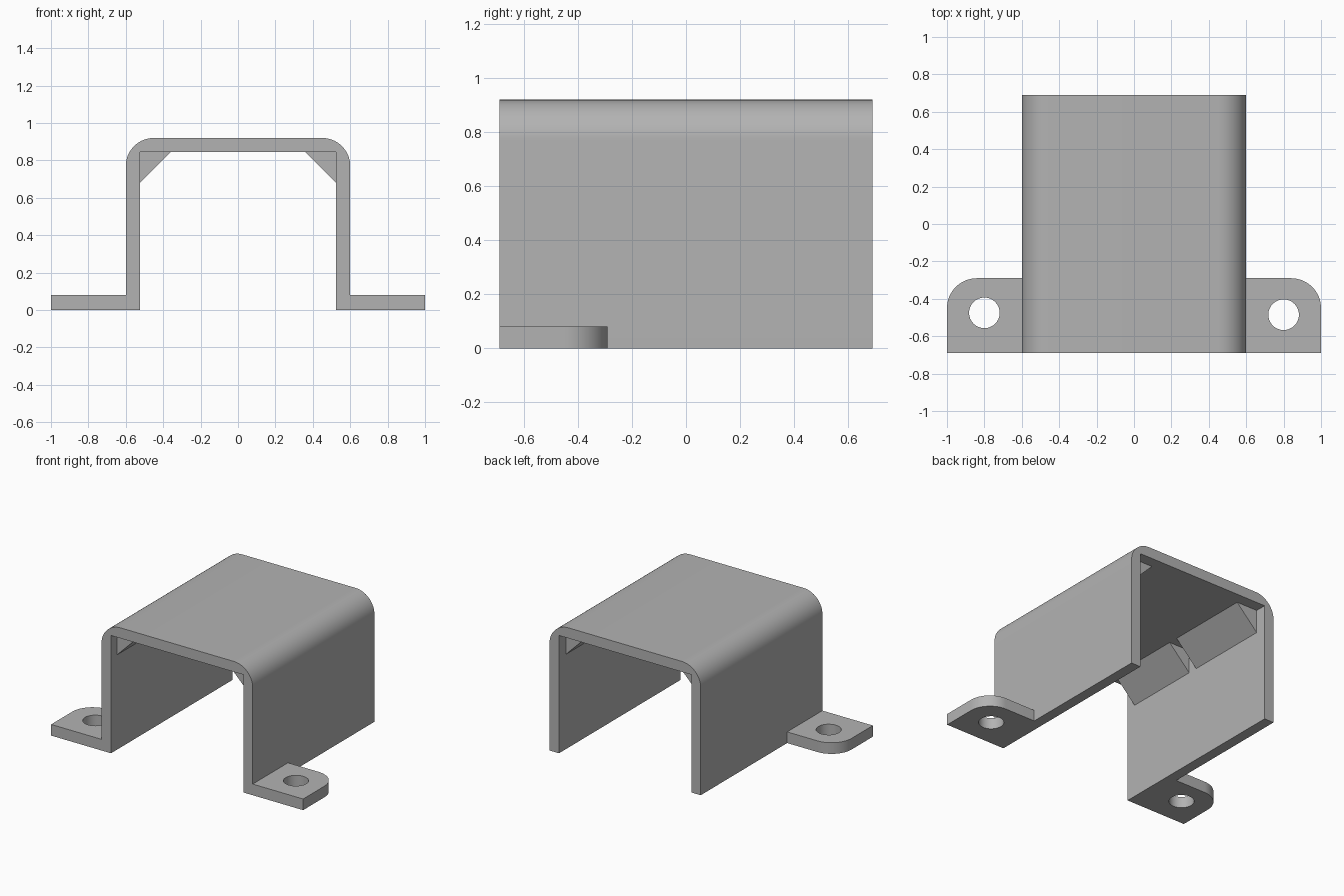
import bpy
import math
from mathutils import Matrix

cube = bpy.data.objects.get("Cube")
if cube:
    bpy.data.objects.remove(cube, do_unlink=True)

# Single grey material
grey = bpy.data.materials.new("plain grey")
colour = (0.45, 0.45, 0.45, 1)
grey.diffuse_color = colour
grey.use_nodes = True
grey.node_tree.nodes["Principled BSDF"].inputs["Base Color"].default_value = colour


def arc(cx, cy, r, start, end, steps=16):
    """Points along an arc, angles in degrees."""
    angles = [math.radians(start + (end - start) * i / steps) for i in range(steps + 1)]
    return [(cx + r * math.cos(a), cy + r * math.sin(a)) for a in angles]


def plate(name, outlines, depth, matrix):
    """Extrude closed outlines; inner outlines become holes."""
    curve = bpy.data.curves.new(name, 'CURVE')
    curve.dimensions = '2D'
    curve.fill_mode = 'BOTH'
    curve.extrude = depth / 2
    for points in outlines:
        spline = curve.splines.new('POLY')
        spline.points.add(len(points) - 1)
        for p, (x, y) in zip(spline.points, points):
            p.co = (x, y, 0, 1)
        spline.use_cyclic_u = True
    obj = bpy.data.objects.new(name, curve)
    bpy.context.collection.objects.link(obj)
    obj.matrix_world = matrix
    bpy.ops.object.select_all(action='DESELECT')
    obj.select_set(True)
    bpy.context.view_layer.objects.active = obj
    bpy.ops.object.convert(target='MESH')
    obj = bpy.context.object
    obj.data.materials.clear()
    obj.data.materials.append(grey)
    # Weld the caps to the sides
    weld = obj.modifiers.new("weld", 'WELD')
    weld.merge_threshold = 0.0005
    bpy.ops.object.modifier_apply(modifier=weld.name)
    bpy.ops.object.shade_smooth_by_angle(angle=math.radians(30))
    return obj


def upright(y):
    return Matrix.Translation((0, y, 0)) @ Matrix.Rotation(math.pi / 2, 4, 'X')


# Channel cover with rounded outer edges and square inner corners
half, top, wall, bend, length = 0.6, 0.92, 0.075, 0.15, 1.38
inner, ceiling = half - wall, top - wall
profile = [(half, 0)]
profile += arc(half - bend, top - bend, bend, 0, 90)
profile += arc(bend - half, top - bend, bend, 90, 180)
profile += [(-half, 0), (-inner, 0), (-inner, ceiling), (inner, ceiling), (inner, 0)]
plate("channel_cover", [profile], length, upright(0))

# Mounting ears and corner gussets on both sides
front, ear_back, ear_height, corner, leg = -length / 2, -0.29, 0.08, 0.16, 0.165
for side, s, hole_y in (("left", 1, -0.485), ("right", -1, -0.475)):
    ear = [(half, front), (1, front)]
    ear += arc(1 - corner, ear_back - corner, corner, 0, 90)
    ear += [(half, ear_back)]
    hole = arc(0.8, hole_y, 0.082, 0, 360, 32)[:-1]
    plate(side + "_mounting_ear",
          [[(s * x, y) for x, y in ear], [(s * x, y) for x, y in hole]],
          ear_height, Matrix.Translation((0, 0, ear_height / 2)))

    triangle = [(s * inner, ceiling), (s * (inner - leg), ceiling), (s * inner, ceiling - leg)]
    for place, y0, y1 in (("front", -0.62, -0.07), ("back", 0.0, 0.61)):
        plate(f"{side}_{place}_gusset", [triangle], y1 - y0, upright((y0 + y1) / 2))
